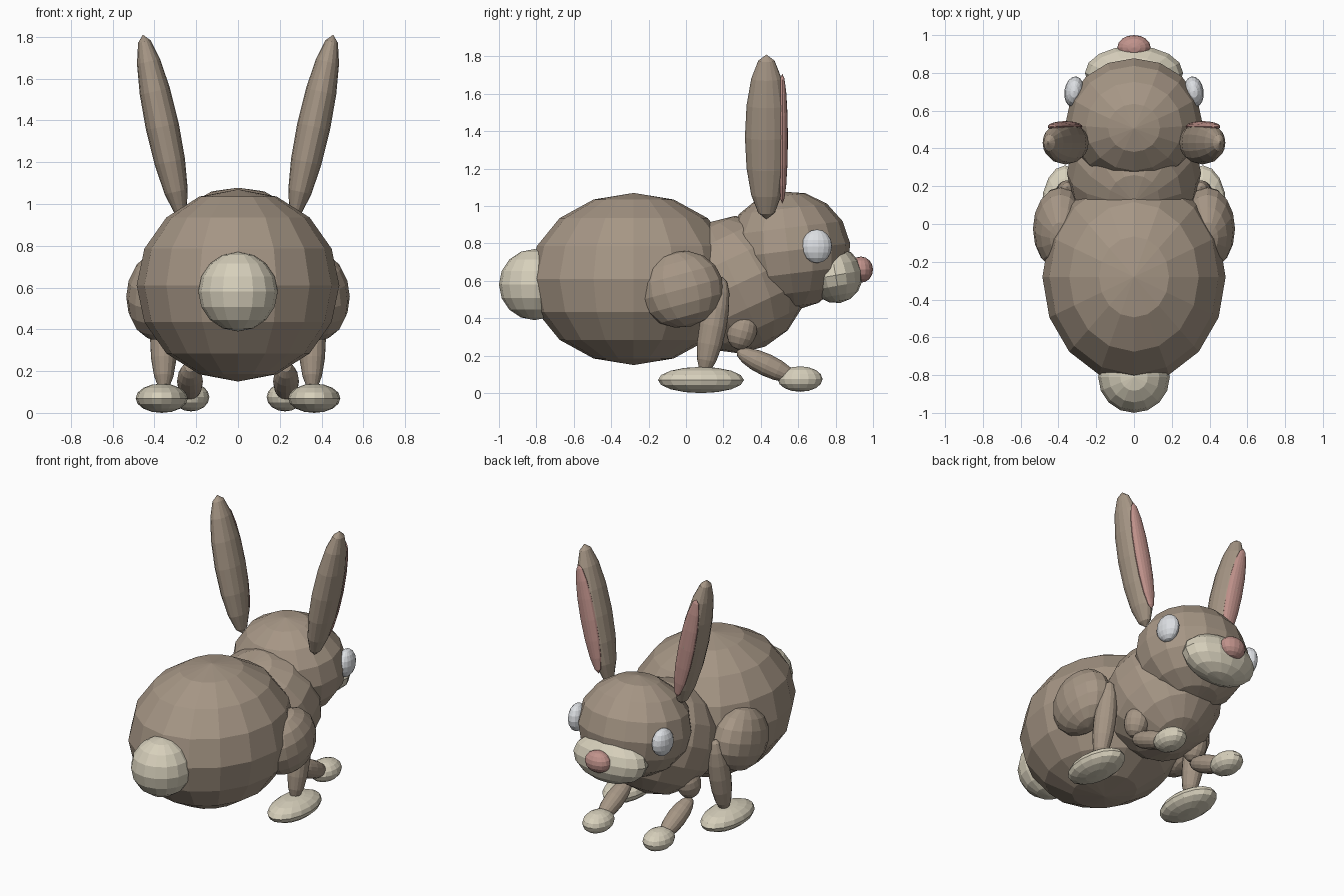
import bpy, math

if "Cube" in bpy.data.objects:
    bpy.data.objects.remove(bpy.data.objects["Cube"])


def material(name, rgb):
    m = bpy.data.materials.new(name)
    m.diffuse_color = (*rgb, 1)
    m.use_nodes = True
    m.node_tree.nodes["Principled BSDF"].inputs["Base Color"].default_value = m.diffuse_color
    return m


FUR = material("brown_fur", (0.38, 0.305, 0.235))
CREAM = material("cream_fur", (0.68, 0.63, 0.50))
PINK = material("pink_skin", (0.53, 0.29, 0.26))
EYE = material("pale_eye", (0.72, 0.74, 0.77))


def ellipsoid(name, loc, radii, mat, rot=(0, 0, 0)):
    """Faceted ellipsoid; rotation in degrees."""
    bpy.ops.mesh.primitive_uv_sphere_add(
        segments=16, ring_count=8, radius=1, location=loc,
        rotation=[math.radians(a) for a in rot])
    ob = bpy.context.object
    ob.name = name
    ob.scale = radii
    ob.data.materials.append(mat)
    return ob


def pair(name, loc, radii, mat, rot=(0, 0, 0)):
    """Matching left and right parts."""
    for side, s in (("right", 1), ("left", -1)):
        ellipsoid(f"{side}_{name}", (s * loc[0], loc[1], loc[2]), radii, mat,
                  (rot[0], s * rot[1], s * rot[2]))


# Trunk and tail
ellipsoid("body", (0, -0.28, 0.61), (0.485, 0.56, 0.46), FUR)
ellipsoid("chest", (0, 0.27, 0.58), (0.355, 0.38, 0.365), FUR, (25, 0, 0))
ellipsoid("tail", (0, -0.81, 0.58), (0.19, 0.19, 0.19), CREAM)

# Head and face
ellipsoid("head", (0, 0.545, 0.76), (0.36, 0.335, 0.32), FUR, (7, 0, 0))
ellipsoid("muzzle", (0, 0.80, 0.63), (0.26, 0.145, 0.15), CREAM, (10, 0, 0))
ellipsoid("nose", (0, 0.935, 0.66), (0.088, 0.065, 0.07), PINK)
pair("eye", (0.317, 0.70, 0.785), (0.052, 0.082, 0.09), EYE, (0, 0, 8))

# Ears with pink inner faces
pair("ear", (0.362, 0.43, 1.37), (0.08, 0.115, 0.45), FUR, (0, 12, 0))
pair("inner_ear", (0.365, 0.515, 1.36), (0.057, 0.03, 0.355), PINK, (0, 12, 0))

# Hind legs
pair("haunch", (0.39, -0.025, 0.555), (0.145, 0.225, 0.205), FUR, (15, 0, 0))
pair("hind_leg", (0.355, 0.145, 0.36), (0.066, 0.073, 0.265), FUR, (-11, 0, 0))
pair("hind_foot", (0.365, 0.08, 0.07), (0.125, 0.23, 0.07), CREAM)

# Front legs
pair("front_upper_leg", (0.23, 0.30, 0.335), (0.075, 0.08, 0.105), FUR, (-15, 0, 0))
pair("front_lower_leg", (0.23, 0.43, 0.15), (0.062, 0.06, 0.175), FUR, (65, 0, 0))
pair("front_paw", (0.225, 0.61, 0.075), (0.088, 0.12, 0.068), CREAM)
